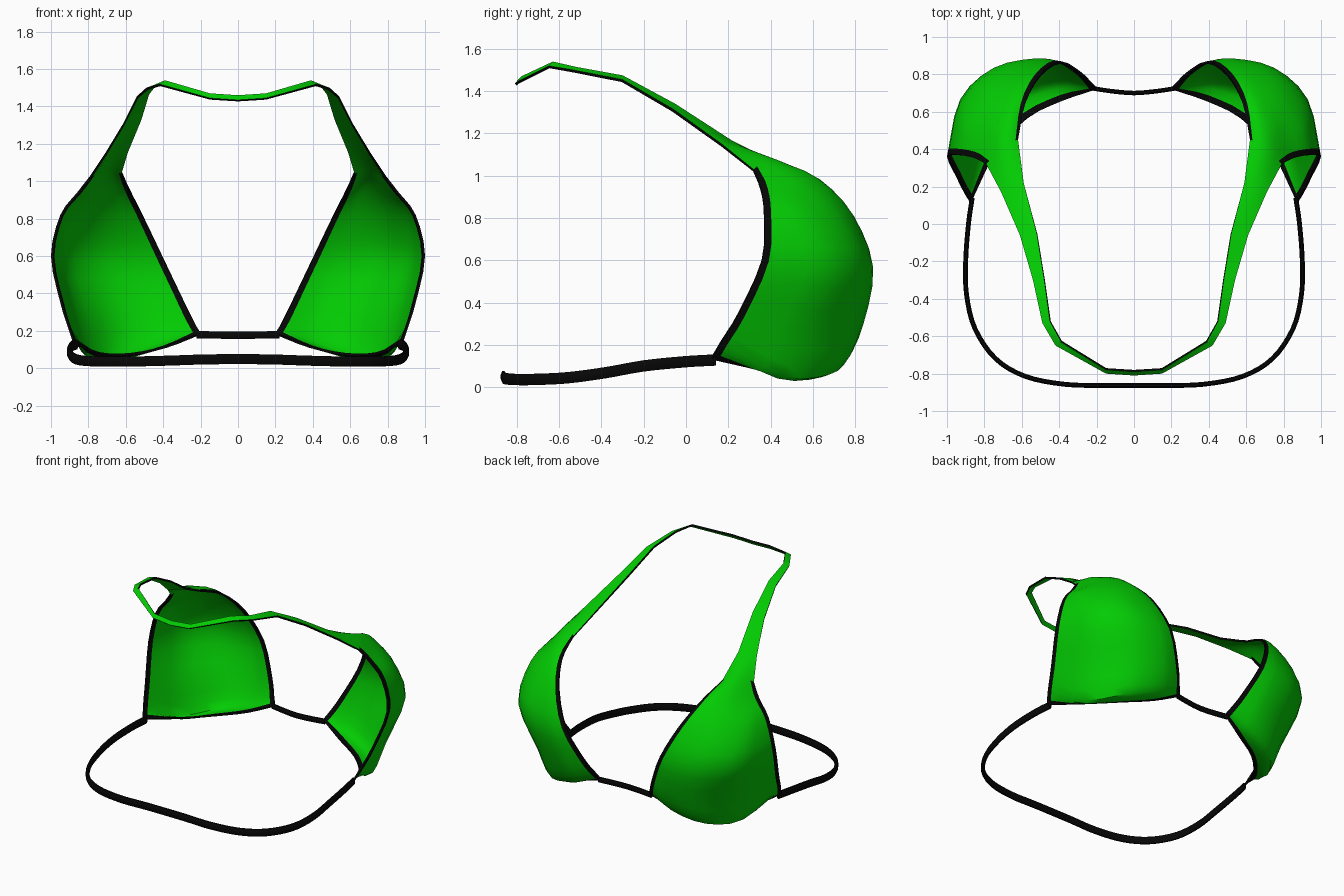
import bpy
import bmesh
import math
from mathutils import Vector

default = bpy.data.objects.get("Cube")
if default:
    bpy.data.objects.remove(default)


def make_material(name, colour):
    mat = bpy.data.materials.new(name)
    mat.use_nodes = True
    mat.diffuse_color = colour
    shader = next(n for n in mat.node_tree.nodes if n.type == 'BSDF_PRINCIPLED')
    shader.inputs["Base Color"].default_value = colour
    shader.inputs["Roughness"].default_value = 0.7
    return mat


green = make_material("bright_green", (0.001, 0.6, 0.001, 1))
black = make_material("trim_black", (0.002, 0.002, 0.002, 1))


def spline(points, steps):
    """Smooth curve through all the points, with the given steps per span."""
    pts = [Vector(p) for p in points]
    pts = [2 * pts[0] - pts[1]] + pts + [2 * pts[-1] - pts[-2]]
    curve = []
    for a, b, c, d in zip(pts, pts[1:], pts[2:], pts[3:]):
        for i in range(steps):
            t = i / steps
            curve.append(b + 0.5 * t * (c - a + t * (2 * a - 5 * b + 4 * c - d
                                                     + t * (3 * (b - c) + d - a))))
    return curve + [pts[-2]]


def trim_point(edge, inside, width=0.033):
    """Point one trim width in from the edge."""
    step = inside - edge
    return edge + step * min(1, width / step.length)


def make_object(name, verts, faces, materials):
    mesh = bpy.data.meshes.new(name)
    mesh.from_pydata(verts, [], faces)
    for mat in materials:
        mesh.materials.append(mat)
    obj = bpy.data.objects.new(name, mesh)
    bpy.context.collection.objects.link(obj)
    return obj


def finish(obj, angle):
    """Apply the modifiers, then shade smooth with sharp rims."""
    bpy.ops.object.select_all(action='DESELECT')
    obj.select_set(True)
    bpy.context.view_layer.objects.active = obj
    for mod in list(obj.modifiers):
        bpy.ops.object.modifier_apply(modifier=mod.name)
    bpy.ops.object.shade_smooth_by_angle(angle=math.radians(angle))


def sweep(name, path, width, height, sides=8):
    """Upright oval cord along a path of points."""
    verts, faces = [], []
    count = len(path)
    for i, p in enumerate(path):
        along = path[min(i + 1, count - 1)] - path[max(i - 1, 0)]
        side = Vector((along.y, -along.x, 0)).normalized()
        for k in range(sides):
            a = math.tau * (k + 0.5) / sides
            verts.append(p + side * math.cos(a) * width / 2
                         + Vector((0, 0, math.sin(a) * height / 2)))
    for i in range(count - 1):
        for k in range(sides):
            n = (k + 1) % sides
            faces.append((i * sides + k, i * sides + n,
                          (i + 1) * sides + n, (i + 1) * sides + k))
    faces.append(tuple(range(sides)))
    faces.append(tuple(range((count - 1) * sides, count * sides)))
    obj = make_object(name, verts, faces, [black])
    bm = bmesh.new()
    bm.from_mesh(obj.data)
    bmesh.ops.recalc_face_normals(bm, faces=bm.faces)
    bm.to_mesh(obj.data)
    bm.free()
    finish(obj, 50)


# Cup cross rows, bottom to top, each from the inner edge to the outer edge
cup_rows = [
    [(.2, .73, .18), (.38, .66, .11), (.57, .565, .07), (.74, .38, .075), (.88, .12, .13)],
    [(.23, .76, .24), (.41, .76, .13), (.64, .68, .06), (.8, .46, .05), (.91, .17, .22)],
    [(.28, .81, .34), (.45, .84, .3), (.68, .765, .27), (.86, .54, .27), (.95, .25, .35)],
    [(.39, .87, .57), (.53, .885, .57), (.75, .835, .57), (.93, .665, .57), (1, .36, .6)],
    [(.5, .8, .8), (.62, .78, .82), (.78, .71, .82), (.91, .55, .82), (.95, .37, .82)],
    [(.58, .65, .96), (.66, .62, .99), (.75, .55, .98), (.82, .46, .95), (.86, .355, .94)],
    [(.62, .45, 1.05), (.66, .44, 1.07), (.7, .41, 1.08), (.74, .37, 1.07), (.79, .32, 1.03)],
]
# Neck strap: inner and outer edge points, from the cup to the nape
strap_pairs = [
    ((.59, .22, 1.165), (.71, .17, 1.15)),
    ((.52, -.05, 1.34), (.61, -.06, 1.315)),
    ((.48, -.3, 1.475), (.54, -.3, 1.455)),
    ((.45, -.52, 1.515), (.49, -.53, 1.5)),
    ((.39, -.63, 1.54), (.42, -.65, 1.52)),
    ((.15, -.78, 1.47), (.15, -.8, 1.445)),
    ((0, -.79, 1.46), (0, -.81, 1.435)),
]

# Cups and neck strap as one thin sheet, with a trim-wide border on the cups
cross = [spline(row, 3) for row in cup_rows]
cols = len(cross[0])
columns = [spline([row[c] for row in cross], 3) for c in range(cols)]
rows = [list(r) for r in zip(*columns)]
for row in rows:
    row[1] = trim_point(row[0], row[1])
    row[-2] = trim_point(row[-1], row[-2])
rows[1] = [trim_point(edge, inside) for edge, inside in zip(rows[0], rows[1])]
cup_count = len(rows)
for inner, outer in strap_pairs:
    rows.append([Vector(inner).lerp(Vector(outer), c / (cols - 1)) for c in range(cols)])

cells = [(r, c) for r in range(len(rows) - 1) for c in range(cols - 1)]
faces = [(r * cols + c, (r + 1) * cols + c, (r + 1) * cols + c + 1, r * cols + c + 1)
         for r, c in cells]
top = make_object("cups_and_neck_strap", [v for row in rows for v in row], faces,
                  [green, black])
for poly, (r, c) in zip(top.data.polygons, cells):
    on_side = c in (0, cols - 2) and r < cup_count - 1
    poly.material_index = 1 if on_side or r == 0 else 0
mirror = top.modifiers.new("mirror", 'MIRROR')
mirror.merge_threshold = 0.002
solid = top.modifiers.new("thickness", 'SOLIDIFY')
solid.thickness = 0.013
solid.offset = -1
solid.material_offset_rim = 1
finish(top, 40)

# Band around the back
half = [(.865, .14, .128), (.885, 0, .12), (.9, -.2, .1), (.895, -.38, .068),
        (.85, -.56, .044), (.74, -.72, .036), (.58, -.815, .036),
        (.37, -.857, .041), (.15, -.863, .048)]
band = half + [(-x, y, z) for x, y, z in reversed(half)]
sweep("back_band", spline(band, 4), 0.028, 0.058)

# Short link between the cups
link = [(.22, .725, .18), (.12, .71, .178), (0, .7, .176), (-.12, .71, .178), (-.22, .725, .18)]
sweep("centre_link", spline(link, 2), 0.026, 0.042)
